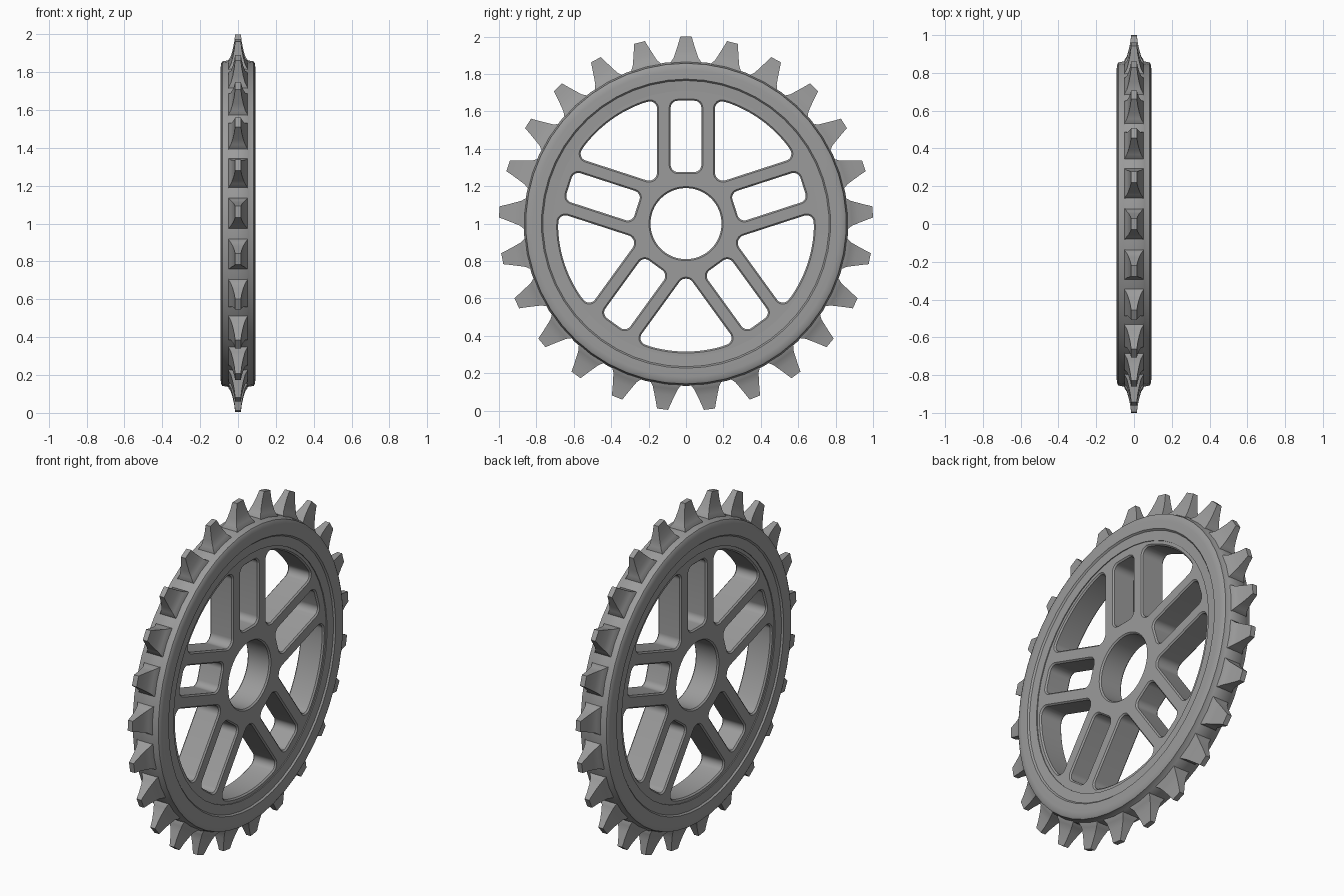
import bpy
import bmesh
from math import sin, cos, asin, tan, pi, radians
from mathutils import Matrix, Vector

if "Cube" in bpy.data.objects:
    bpy.data.objects.remove(bpy.data.objects["Cube"])

TEETH = 25
ARMS = 5
# Parts are drawn flat (x, y, thickness z), then stood up: x -> y, y -> z, z -> x
STAND = Matrix(((0, 0, 1, 0), (1, 0, 0, 0), (0, 1, 0, 1), (0, 0, 0, 1)))

steel = bpy.data.materials.new("grey_steel")
steel.use_nodes = True
GREY = (0.33, 0.33, 0.33, 1)
steel.diffuse_color = GREY
steel.node_tree.nodes["Principled BSDF"].inputs["Base Color"].default_value = GREY


def finish(name, bm, angle=30):
    """Stand the flat part up and make it a shaded object."""
    bmesh.ops.remove_doubles(bm, verts=bm.verts, dist=0.00005)
    bmesh.ops.recalc_face_normals(bm, faces=bm.faces)
    bm.transform(STAND)
    mesh = bpy.data.meshes.new(name)
    bm.to_mesh(mesh)
    bm.free()
    mesh.materials.clear()
    mesh.materials.append(steel)
    obj = bpy.data.objects.new(name, mesh)
    bpy.context.scene.collection.objects.link(obj)
    bpy.ops.object.select_all(action="DESELECT")
    obj.select_set(True)
    bpy.context.view_layer.objects.active = obj
    bpy.ops.object.shade_smooth_by_angle(angle=radians(angle))


def polar(r, a):
    return Vector((r * cos(a), r * sin(a)))


def circle(r, n):
    return [polar(r, 2 * pi * i / n) for i in range(n)]


def rounded(corners, steps=6):
    """Outline from (point, fillet radius) pairs."""
    out = []
    for i, (p, r) in enumerate(corners):
        if r == 0:
            out.append(p)
            continue
        a = (corners[i - 1][0] - p).normalized()
        b = (corners[(i + 1) % len(corners)][0] - p).normalized()
        half = a.angle(b) / 2
        centre = p + (a + b).normalized() * (r / sin(half))
        start = p + a * (r / tan(half)) - centre
        end = p + b * (r / tan(half)) - centre
        for k in range(steps + 1):
            t = k / steps
            out.append(centre + (start * (1 - t) + end * t).normalized() * r)
    return out


def turned(points, a):
    return [Matrix.Rotation(a, 2) @ p for p in points]


# Slot inside each double arm
slot = rounded([(Vector((x, y)), 0.045) for x, y in
                ((0.268, -0.09), (0.665, -0.09), (0.665, 0.09), (0.268, 0.09))])

# Wide window between neighbouring arms
half_arm, window_r = 0.147, 0.692
spread = pi / ARMS
edge = spread - asin(half_arm / window_r)
arc = [(polar(window_r, (edge - 0.13) * (k / 6 - 1)), 0) for k in range(13)]
window = rounded([(Vector((half_arm / sin(spread), 0)), 0.05),
                  (polar(window_r, -edge), 0.045)] + arc +
                 [(polar(window_r, edge), 0.045)])

# Web: filled outline with hub hole, slots and windows, chamfered edges
outlines = [circle(0.745, 80), circle(0.198, 64)]
for i in range(ARMS):
    a = pi / 2 + 2 * pi * i / ARMS
    outlines += [turned(slot, a), turned(window, a + spread)]

curve = bpy.data.curves.new("web_outline", "CURVE")
curve.dimensions = "2D"
curve.fill_mode = "BOTH"
curve.extrude = 0.067
curve.bevel_depth = 0.008
curve.bevel_resolution = 0
for points in outlines:
    spline = curve.splines.new("POLY")
    spline.points.add(len(points) - 1)
    for sp, p in zip(spline.points, points):
        sp.co = (p.x, p.y, 0, 1)
    spline.use_cyclic_u = True
helper = bpy.data.objects.new("web_outline", curve)
bpy.context.scene.collection.objects.link(helper)
graph = bpy.context.evaluated_depsgraph_get()
web_mesh = bpy.data.meshes.new_from_object(helper.evaluated_get(graph))
bm = bmesh.new()
bm.from_mesh(web_mesh)
bpy.data.objects.remove(helper)
bpy.data.meshes.remove(web_mesh)
finish("spoked_web", bm)

# Rim: stepped profile (radius, half thickness) turned around the axle
half = [(0.71, 0.06), (0.71, 0.08), (0.765, 0.083), (0.773, 0.092), (0.82, 0.092),
        (0.845, 0.09), (0.857, 0.083), (0.862, 0.055), (0.868, 0.045)]
profile = half + [(r, -z) for r, z in reversed(half)]
bm = bmesh.new()
SEGMENTS = 2 * TEETH
rings = []
for i in range(SEGMENTS):
    a = pi / 2 + 2 * pi * i / SEGMENTS
    rings.append([bm.verts.new((r * cos(a), r * sin(a), z)) for r, z in profile])
for i in range(SEGMENTS):
    p, q = rings[i - 1], rings[i]
    for k in range(len(profile)):
        bm.faces.new((p[k - 1], p[k], q[k], q[k - 1]))
finish("rim", bm, 32)

# Teeth: rectangular sections (radius, half width, half thickness) lofted outward
sections = [(0.84, 0.085, 0.055), (0.866, 0.08, 0.05), (0.885, 0.067, 0.038),
            (0.92, 0.055, 0.028), (0.96, 0.042, 0.02), (1.0, 0.03, 0.015)]
bm = bmesh.new()
for i in range(TEETH):
    turn = Matrix.Rotation(2 * pi * i / TEETH, 3, "Z")
    loops = [[bm.verts.new(turn @ Vector((sx * w, r, sz * t)))
              for sx, sz in ((-1, -1), (1, -1), (1, 1), (-1, 1))]
             for r, w, t in sections]
    for low, high in zip(loops, loops[1:]):
        for k in range(4):
            bm.faces.new((low[k - 1], low[k], high[k], high[k - 1]))
    bm.faces.new(loops[0])
    bm.faces.new(loops[-1])
finish("teeth", bm)
